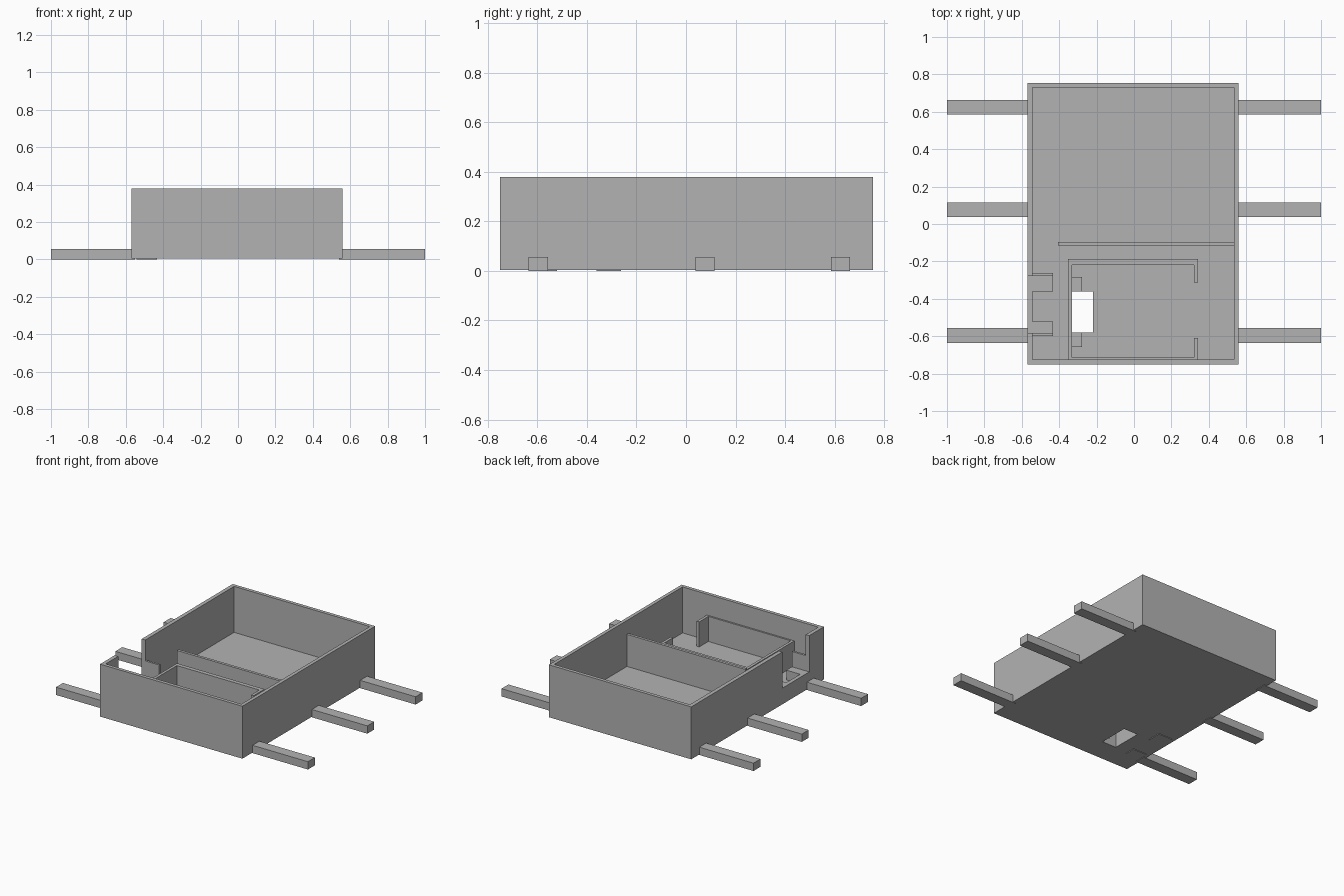
import bpy
import bmesh

if "Cube" in bpy.data.objects:
    bpy.data.objects.remove(bpy.data.objects["Cube"], do_unlink=True)

grey = bpy.data.materials.new("plain_grey")
grey.use_nodes = True
colour = (0.45, 0.45, 0.45, 1)
grey.diffuse_color = colour
grey.node_tree.nodes["Principled BSDF"].inputs["Base Color"].default_value = colour


def block(name, xs, ys, zs):
    """Axis-aligned block given by its x, y and z ranges."""
    mesh = bpy.data.meshes.new(name)
    bm = bmesh.new()
    bmesh.ops.create_cube(bm, size=1)
    for v in bm.verts:
        v.co = [r[0] + (c + 0.5) * (r[1] - r[0]) for c, r in zip(v.co, (xs, ys, zs))]
    bm.to_mesh(mesh)
    bm.free()
    mesh.materials.append(grey)
    obj = bpy.data.objects.new(name, mesh)
    bpy.context.collection.objects.link(obj)
    return obj


def cut(target, xs, ys, zs):
    """Subtract a block from the target."""
    cutter = block("cutter", xs, ys, zs)
    cutter.hide_render = True
    mod = target.modifiers.new("cut", "BOOLEAN")
    mod.operation = "DIFFERENCE"
    mod.solver = "EXACT"
    mod.object = cutter
    bpy.context.view_layer.objects.active = target
    bpy.ops.object.modifier_apply(modifier=mod.name)
    bpy.data.objects.remove(cutter, do_unlink=True)


FLOOR, SILL, LOW, MID, TOP = 0.05, 0.12, 0.23, 0.28, 0.38
BASE = 0.004

# Open tray with a side opening and a slot through the floor
tray = block("tray", (-0.57, 0.56), (-0.75, 0.755), (BASE, TOP))
cut(tray, (-0.542, 0.535), (-0.725, 0.73), (FLOOR, 1))
cut(tray, (-0.7, -0.5), (-0.583, -0.277), (SILL, 1))
cut(tray, (-0.332, -0.22), (-0.58, -0.362), (-1, 1))

# Mounting arms on both sides
for row, y in zip(("front", "middle", "back"), (-0.596, 0.077, 0.624)):
    ys = (y - 0.039, y + 0.039)
    block(row + "_left_arm", (0.54, 1), ys, (0, 0.056))
    block(row + "_right_arm", (-1, -0.55), ys, (0, 0.056))

# Partition across the tray
block("partition", (-0.405, 0.54), (-0.115, -0.095), (FLOOR - 0.01, MID))

# Guides beside the side opening: low step and upright plate
for side, step, plate in (("back", (-0.362, -0.277), (-0.277, -0.262)),
                          ("front", (-0.583, -0.52), (-0.598, -0.583))):
    block(side + "_guide_step", (-0.542, -0.432), step, (0, SILL))
    block(side + "_guide_plate", (-0.542, -0.432), plate, (0, LOW))

# Inner compartment, open in the middle of its left side
up = (FLOOR - 0.01, LOW)
block("compartment_back_wall", (-0.352, 0.342), (-0.218, -0.188), up)
block("compartment_front_wall", (-0.352, 0.342), (-0.73, -0.713), up)
block("compartment_right_wall", (-0.352, -0.332), (-0.713, -0.218), up)
block("compartment_back_lip", (0.322, 0.342), (-0.312, -0.218), up)
block("compartment_front_lip", (0.322, 0.342), (-0.713, -0.61), up)

# Low stops at the ends of the floor slot
for side, ys in (("back", (-0.362, -0.283)), ("front", (-0.657, -0.58))):
    block(side + "_slot_stop", (-0.332, -0.278), ys, (FLOOR - 0.01, SILL))
